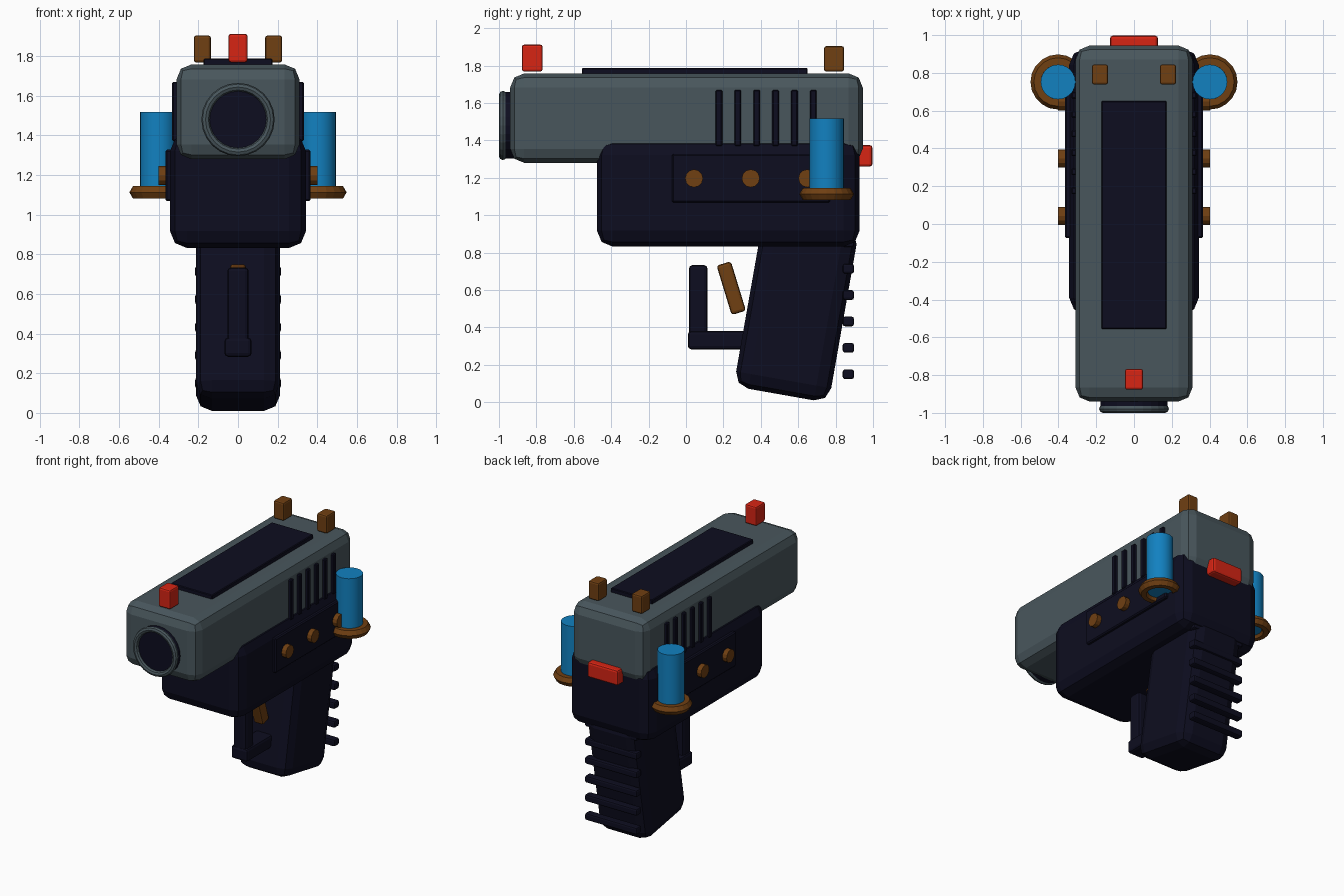
import bpy, math
from mathutils import Matrix

if "Cube" in bpy.data.objects:
    bpy.data.objects.remove(bpy.data.objects["Cube"])

def material(name, rgb):
    m = bpy.data.materials.new(name)
    m.diffuse_color = (*rgb, 1)
    m.use_nodes = True
    m.node_tree.nodes["Principled BSDF"].inputs["Base Color"].default_value = m.diffuse_color
    return m

NAVY = material("dark navy", (0.004, 0.004, 0.014))
GREY = material("slate grey", (0.066, 0.094, 0.108))
BRONZE = material("bronze", (0.16, 0.05, 0.006))
BLUE = material("bright blue", (0.006, 0.22, 0.53))
RED = material("red", (0.68, 0.018, 0.007))

def finish(name, mat):
    ob = bpy.context.object
    ob.name = name
    ob.data.materials.append(mat)
    return ob

def box(name, mat, lo, hi, bevel=0.0, segments=2, tilt=0.0):
    """Bevelled box between two corners, tilted about the x axis at its centre."""
    size = [b - a for a, b in zip(lo, hi)]
    mid = [(a + b) / 2 for a, b in zip(lo, hi)]
    bpy.ops.mesh.primitive_cube_add(size=1, location=mid)
    ob = finish(name, mat)
    ob.data.transform(Matrix.Diagonal((*size, 1)))
    ob.rotation_euler.x = math.radians(tilt)
    if bevel:
        mod = ob.modifiers.new("bevel", 'BEVEL')
        mod.width, mod.segments = bevel, segments
    return ob

def cylinder(name, mat, loc, r, depth, sides, rot=(0, 0, 0)):
    bpy.ops.mesh.primitive_cylinder_add(vertices=sides, radius=r, depth=depth,
                                        location=loc, rotation=rot)
    return finish(name, mat)

def ring(name, mat, loc, major, minor, n, m, rot=(0, 0, 0)):
    bpy.ops.mesh.primitive_torus_add(major_radius=major, minor_radius=minor, location=loc,
                                     major_segments=n, minor_segments=m, rotation=rot)
    return finish(name, mat)

Q = math.pi / 2

# Slide, top plate and frame
box("slide", GREY, (-0.31, -0.94, 1.28), (0.31, 0.945, 1.758), 0.075)
box("top_plate", NAVY, (-0.173, -0.555, 1.74), (0.173, 0.65, 1.788), 0.005, 1)
box("frame", NAVY, (-0.343, -0.476, 0.832), (0.343, 0.928, 1.406), 0.085)

# Muzzle
cylinder("barrel", NAVY, (0, -0.93, 1.48), 0.178, 0.09, 24, (Q, 0, 0))
ring("muzzle_ring", GREY, (0, -0.979, 1.48), 0.164, 0.021, 24, 8, (Q, 0, 0))

# Grip, leaning back towards the frame
box("grip", NAVY, (-0.212, 0.332, 0.034), (0.212, 0.848, 0.974), 0.08, 2, -10)
for i in range(6):
    z = 0.15 + 0.141 * i
    box(f"grip_ridge_{i + 1}", NAVY, (-0.217, 0.838, z - 0.026), (0.217, 0.898, z + 0.026), 0.012)

# Trigger and guard
box("trigger", BRONZE, (-0.04, 0.202, 0.472), (0.04, 0.282, 0.748), 0.015, 2, 17)
box("guard_front", NAVY, (-0.054, 0.016, 0.29), (0.054, 0.115, 0.733), 0.018)
box("guard_bottom", NAVY, (-0.068, 0.01, 0.283), (0.068, 0.45, 0.38), 0.018)

# Sights and rear button
box("front_sight", RED, (-0.048, -0.877, 1.768), (0.048, -0.767, 1.912), 0.012)
box("rear_button", RED, (-0.127, 0.88, 1.26), (0.127, 0.997, 1.375), 0.015)

# Parts repeated on both sides
for side, s in (("right", 1), ("left", -1)):
    box(f"rear_sight_{side}", BRONZE, (s * 0.18 - 0.043, 0.738, 1.768),
        (s * 0.18 + 0.043, 0.845, 1.904), 0.012)
    box(f"side_panel_{side}", NAVY, (s * 0.34 - 0.026, -0.075, 1.068),
        (s * 0.34 + 0.026, 0.77, 1.328), 0.008, 1)
    for i in range(3):
        cylinder(f"rivet_{side}_{i + 1}", BRONZE, (s * 0.37, 0.043 + 0.303 * i, 1.197),
                 0.048, 0.064, 12, (0, Q, 0))
    for i in range(6):
        y = 0.176 + 0.101 * i
        box(f"slide_groove_{side}_{i + 1}", NAVY, (s * 0.31 - 0.022, y - 0.018, 1.37),
            (s * 0.31 + 0.022, y + 0.018, 1.67), 0.006, 1)
    # Energy cell standing in a bronze collar
    tube = cylinder(f"energy_cell_{side}", BLUE, (s * 0.402, 0.752, 1.31), 0.092, 0.416, 24)
    bpy.ops.object.shade_smooth_by_angle(angle=math.radians(30))
    ring(f"cell_collar_{side}", BRONZE, (s * 0.402, 0.752, 1.113), 0.11, 0.036, 20, 6)
